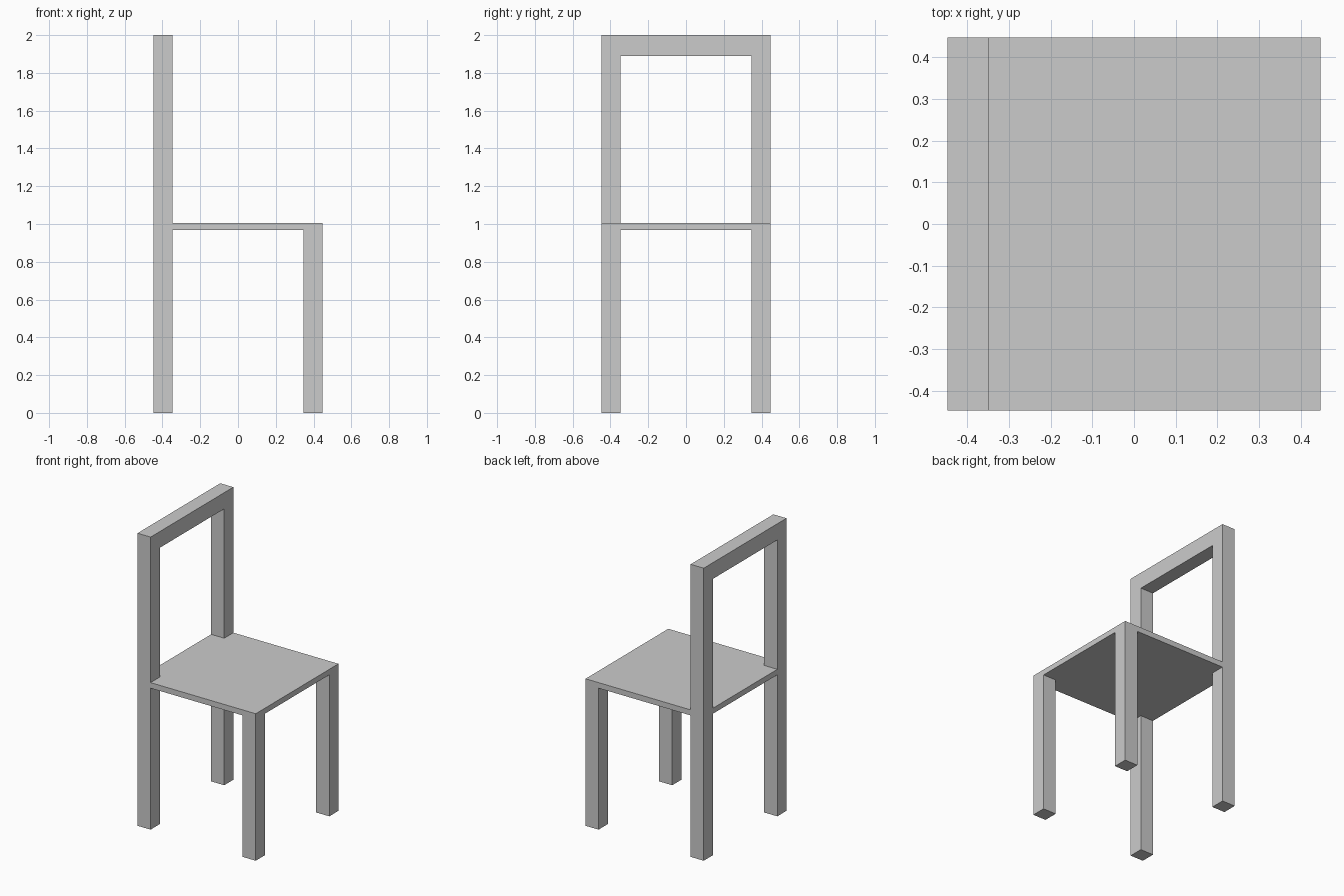
import bpy
import bmesh

if "Cube" in bpy.data.objects:
    bpy.data.objects.remove(bpy.data.objects["Cube"])

# Grid lines shared by every part, so flush joints weld into one clean shell
OUT, INN = 0.447, 0.348
XY = [-OUT, -INN, INN, OUT]
Z = [0.0, 0.967, 1.005, 1.889, 2.0]


def part(xs, ys, zs):
    """Grid cells filled by one box-shaped part."""
    return {(i, j, k) for i in xs for j in ys for k in zs}


front_legs = part([2], [0, 2], [0])
back_posts = part([0], [0, 2], range(4))      # run from floor to top rail
seat = part(range(3), range(3), [1])
top_rail = part([0], range(3), [3])
cells = front_legs | back_posts | seat | top_rail

bm = bmesh.new()
for cell in sorted(cells):
    for axis in range(3):
        for side in (0, 1):
            neighbour = list(cell)
            neighbour[axis] += 2 * side - 1
            if tuple(neighbour) in cells:
                continue
            # Outer quad of this cell on the given axis and side
            corners = []
            for u, v in ((0, 0), (1, 0), (1, 1), (0, 1)):
                p = list(cell)
                p[axis] += side
                p[(axis + 1) % 3] += u
                p[(axis + 2) % 3] += v
                corners.append(bm.verts.new((XY[p[0]], XY[p[1]], Z[p[2]])))
            bm.faces.new(corners if side else corners[::-1])

# Weld the quads and merge coplanar faces
bmesh.ops.remove_doubles(bm, verts=bm.verts[:], dist=1e-5)
bmesh.ops.dissolve_limit(bm, angle_limit=0.01, verts=bm.verts[:], edges=bm.edges[:])
bmesh.ops.recalc_face_normals(bm, faces=bm.faces[:])

mesh = bpy.data.meshes.new("chair_frame")
bm.to_mesh(mesh)
bm.free()
bpy.context.collection.objects.link(bpy.data.objects.new("chair_frame", mesh))
